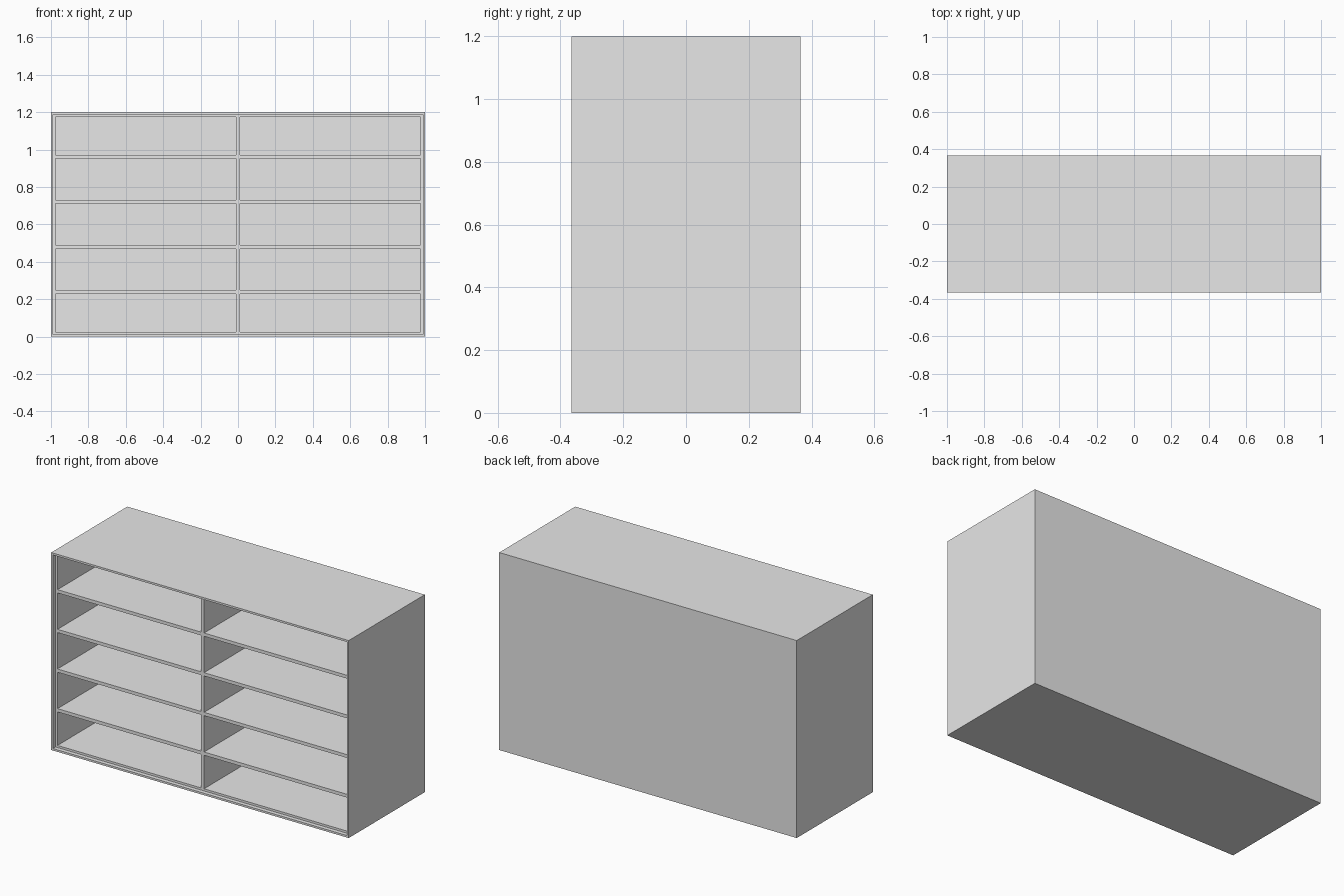
import bpy

# Remove the default cube
cube = bpy.data.objects.get("Cube")
if cube:
    bpy.data.objects.remove(cube, do_unlink=True)

# Single grey material
grey = bpy.data.materials.new("light_grey")
grey.use_nodes = True
grey.diffuse_color = (0.8, 0.8, 0.8, 1)
grey.node_tree.nodes["Principled BSDF"].inputs["Base Color"].default_value = (0.8, 0.8, 0.8, 1)


def box(name, x, y, z):
    """Box between the (low, high) limits on each axis."""
    bpy.ops.mesh.primitive_cube_add(size=1, location=[sum(r) / 2 for r in (x, y, z)])
    ob = bpy.context.object
    ob.name = name
    ob.scale = [r[1] - r[0] for r in (x, y, z)]
    bpy.ops.object.transform_apply(location=False, rotation=False, scale=True)
    ob.data.materials.append(grey)
    return ob


W, D, H = 1.0, 0.365, 1.2      # half width, half depth, height
SHELL = 0.012                  # outer casing thickness
LINER = 0.025                  # inner face of the liner, from the outside
RECESS = 0.025                 # setback of the inner frame from the front
BOARD = 0.02                   # shelf and divider thickness
ROWS = 5

back = D - SHELL
depth = (-D + RECESS, back)
inner = W - SHELL
clear = W - LINER

# Outer casing
box("back_panel", (-W, W), (back, D), (0, H))
box("casing_top", (-W, W), (-D, back), (H - SHELL, H))
box("casing_bottom", (-W, W), (-D, back), (0, SHELL))
for side, s in (("left", 1), ("right", -1)):
    box(side + "_casing", sorted((s * inner, s * W)), (-D, back), (SHELL, H - SHELL))
    box(side + "_liner", sorted((s * clear, s * inner)), depth, (SHELL, H - SHELL))

# Recessed inner frame
box("liner_top", (-clear, clear), depth, (H - LINER, H - SHELL))
box("liner_bottom", (-clear, clear), depth, (SHELL, LINER))

# Centre divider and the shelves on both sides of it
box("centre_divider", (-BOARD / 2, BOARD / 2), depth, (LINER, H - LINER))
for i in range(1, ROWS):
    z = H / 2 + (i - ROWS / 2) * 0.241
    for side, s in (("left", 1), ("right", -1)):
        box(f"{side}_shelf_{i}", sorted((s * BOARD / 2, s * clear)), depth,
            (z - BOARD / 2, z + BOARD / 2))
